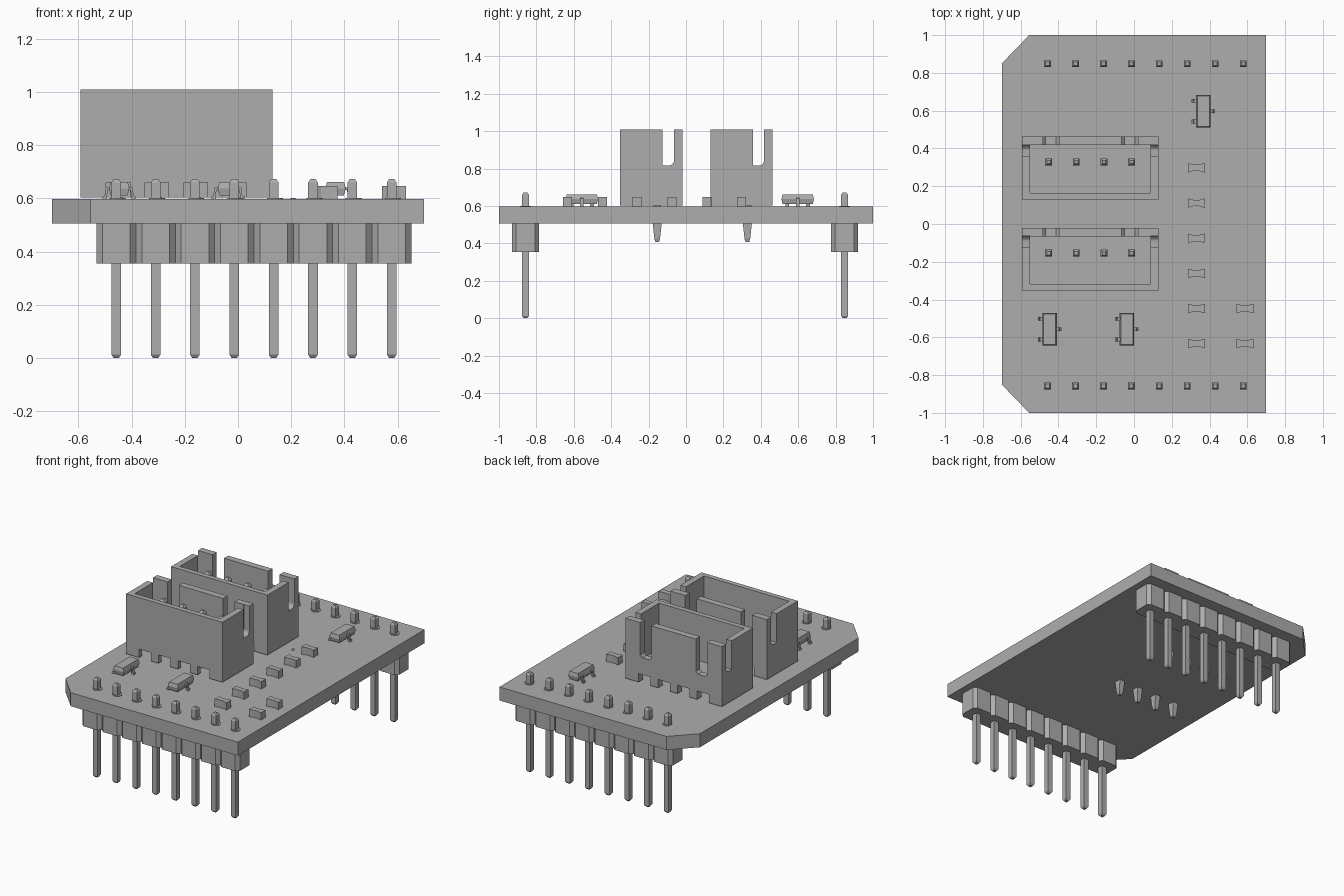
import bpy, bmesh, math

old = bpy.data.objects.get("Cube")
if old:
    bpy.data.objects.remove(old, do_unlink=True)

GREY = (0.42, 0.42, 0.42, 1)
mat = bpy.data.materials.new("plain grey")
mat.use_nodes = True
mat.diffuse_color = GREY
mat.node_tree.nodes["Principled BSDF"].inputs["Base Color"].default_value = GREY

BOTTOM, TOP = 0.505, 0.597      # board faces
PITCH = 0.148


def finish(name, bm):
    bmesh.ops.recalc_face_normals(bm, faces=bm.faces[:])
    mesh = bpy.data.meshes.new(name)
    bm.to_mesh(mesh)
    bm.free()
    mesh.materials.append(mat)
    obj = bpy.data.objects.new(name, mesh)
    bpy.context.scene.collection.objects.link(obj)
    return obj


def prism(bm, pts, axis, a, b):
    """Extrude a 2D profile along an axis from a to b."""
    def place(u, v, t):
        return {"x": (t, u, v), "y": (u, t, v), "z": (u, v, t)}[axis]
    lo = [bm.verts.new(place(u, v, a)) for u, v in pts]
    hi = [bm.verts.new(place(u, v, b)) for u, v in pts]
    bm.faces.new(lo)
    bm.faces.new(hi)
    n = len(pts)
    for i in range(n):
        j = (i + 1) % n
        bm.faces.new((lo[i], lo[j], hi[j], hi[i]))


def box(bm, x0, x1, y0, y1, z0, z1):
    prism(bm, [(x0, y0), (x1, y0), (x1, y1), (x0, y1)], "z", z0, z1)


def loft(bm, x, y, rings):
    """Stack rectangular rings given as (z, half width, half depth)."""
    prev = first = None
    for z, hx, hy in rings:
        cur = [bm.verts.new((x + sx * hx, y + sy * hy, z))
               for sx, sy in ((-1, -1), (1, -1), (1, 1), (-1, 1))]
        if prev:
            for i in range(4):
                j = (i + 1) % 4
                bm.faces.new((prev[i], prev[j], cur[j], cur[i]))
        else:
            first = cur
        prev = cur
    bm.faces.new(first)
    bm.faces.new(prev)


# Board with two cut corners
bm = bmesh.new()
prism(bm, [(-0.7, -0.85), (-0.555, -1), (0.7, -1), (0.7, 1), (-0.555, 1), (-0.7, 0.85)],
      "z", BOTTOM, TOP)
finish("board", bm)

# Pin headers along the front and back edges
for name, y in (("front", -0.858), ("back", 0.848)):
    housing, pins, pads = bmesh.new(), bmesh.new(), bmesh.new()
    for i in range(8):
        x = -0.458 + i * PITCH
        hx, hy, c = PITCH / 2, 0.0725, 0.022
        prism(housing, [(x - hx, y - hy + c), (x - hx + c, y - hy), (x + hx - c, y - hy),
                        (x + hx, y - hy + c), (x + hx, y + hy - c), (x + hx - c, y + hy),
                        (x - hx + c, y + hy), (x - hx, y + hy - c)], "z", 0.355, BOTTOM)
        loft(pins, x, y, [(0, 0.01, 0.01), (0.012, 0.018, 0.018),
                          (0.66, 0.018, 0.018), (0.672, 0.01, 0.01)])
        prism(pads, [(x + 0.005 + 0.03 * math.cos(k * math.tau / 16),
                      y + 0.03 * math.sin(k * math.tau / 16)) for k in range(16)],
              "z", TOP, TOP + 0.004)
    finish(name + "_header_housing", housing)
    finish(name + "_header_pins", pins)
    finish(name + "_header_pads", pads)

# Two open-topped sockets with slotted walls
X0, X1, Z0, Z1 = -0.593, 0.13, 0.603, 1.01
PIN_X = [-0.452 + i * 0.1465 for i in range(4)]


def socket(name, y0):
    y1 = y0 + 0.332
    bm = bmesh.new()
    # side walls with a slot that is rounded on one corner
    s0, s1, sz, r = y0 + 0.227, y0 + 0.288, 0.815, 0.03
    arc = [(s1 - r + r * math.cos(a), sz + r - r * math.sin(a))
           for a in [math.pi / 2 * k / 5 for k in range(6)]]
    side = [(y0, Z0), (y1, Z0), (y1, Z1), (s1, Z1)] + arc + [(s0, sz), (s0, Z1), (y0, Z1)]
    for a, b in ((X0, X0 + 0.042), (X1 - 0.042, X1)):
        prism(bm, side, "x", a, b)
    # lower edge shared by front and back walls, with one gap per pin
    xa, xb = X0 + 0.042, X1 - 0.042
    edge = [(xa, Z0)]
    for px in PIN_X:
        l, h = max(px - 0.045, xa + 0.004), min(px + 0.045, xb - 0.004)
        edge += [(l, Z0), (l, 0.66), (h, 0.66), (h, Z0)]
    edge += [(xb, Z0), (xb, Z1)]
    prism(bm, edge + [(xa, Z1)], "y", y0, y0 + 0.034)
    slots = []
    for l, h in ((-0.066, 0.02), (-0.483, -0.397)):
        slots += [(h, Z1), (h, 0.79), (h - 0.015, 0.775), (l + 0.015, 0.775), (l, 0.79), (l, Z1)]
    prism(bm, edge + slots + [(xa, Z1)], "y", y1 - 0.045, y1)
    # floor and the block beneath it
    box(bm, xa, xb, y0 + 0.034, y1 - 0.045, 0.66, 0.7)
    box(bm, xa, xb, y0 + 0.1, y1 - 0.11, Z0, 0.66)
    finish(name + "_socket", bm)

    pins = bmesh.new()
    for px in PIN_X:
        loft(pins, px, y0 + 0.198, [(0.408, 0.01, 0.01), (0.425, 0.015, 0.015),
                                    (BOTTOM, 0.02, 0.024), (0.7, 0.018, 0.018),
                                    (0.925, 0.018, 0.018), (0.94, 0.009, 0.009)])
    finish(name + "_socket_pins", pins)


socket("front", -0.352)
socket("back", 0.13)


# Three-legged transistors
def transistor(name, x, y):
    bm = bmesh.new()
    loft(bm, x, y, [(0.61, 0.031, 0.081), (0.637, 0.0385, 0.0865), (0.662, 0.032, 0.081)])
    for s, dy in ((-1, 0.055), (-1, -0.055), (1, 0)):
        leg = [(0.062, TOP), (0.062, 0.607), (0.055, 0.609), (0.05, 0.64), (0.03, 0.643),
               (0.03, 0.632), (0.043, 0.631), (0.047, TOP)]
        prism(bm, [(x + s * u, v) for u, v in leg], "y", y + dy - 0.01, y + dy + 0.01)
    finish(name, bm)


transistor("back_transistor", 0.367, 0.597)
transistor("front_right_transistor", -0.447, -0.557)
transistor("front_left_transistor", -0.038, -0.557)

# Chip resistors with a narrow waist
spots = [(0.33, 0.297 - i * 0.186) for i in range(6)]
spots += [(0.587, y) for _, y in spots[4:]]
quarter = [(0.045, 0.024), (0.03, 0.022), (0.018, 0.017)]
outline = quarter + [(-u, v) for u, v in reversed(quarter)]
outline += [(-u, -v) for u, v in outline]
for i, (x, y) in enumerate(spots):
    bm = bmesh.new()
    prism(bm, [(x + u, y + v) for u, v in outline], "z", TOP, 0.647)
    finish("chip_resistor_%d" % (i + 1), bm)

# Small via beside the back socket
bm = bmesh.new()
prism(bm, [(0.207 + 0.01 * math.cos(k * math.tau / 10), 0.295 + 0.01 * math.sin(k * math.tau / 10))
           for k in range(10)], "z", TOP, TOP + 0.004)
finish("via", bm)
